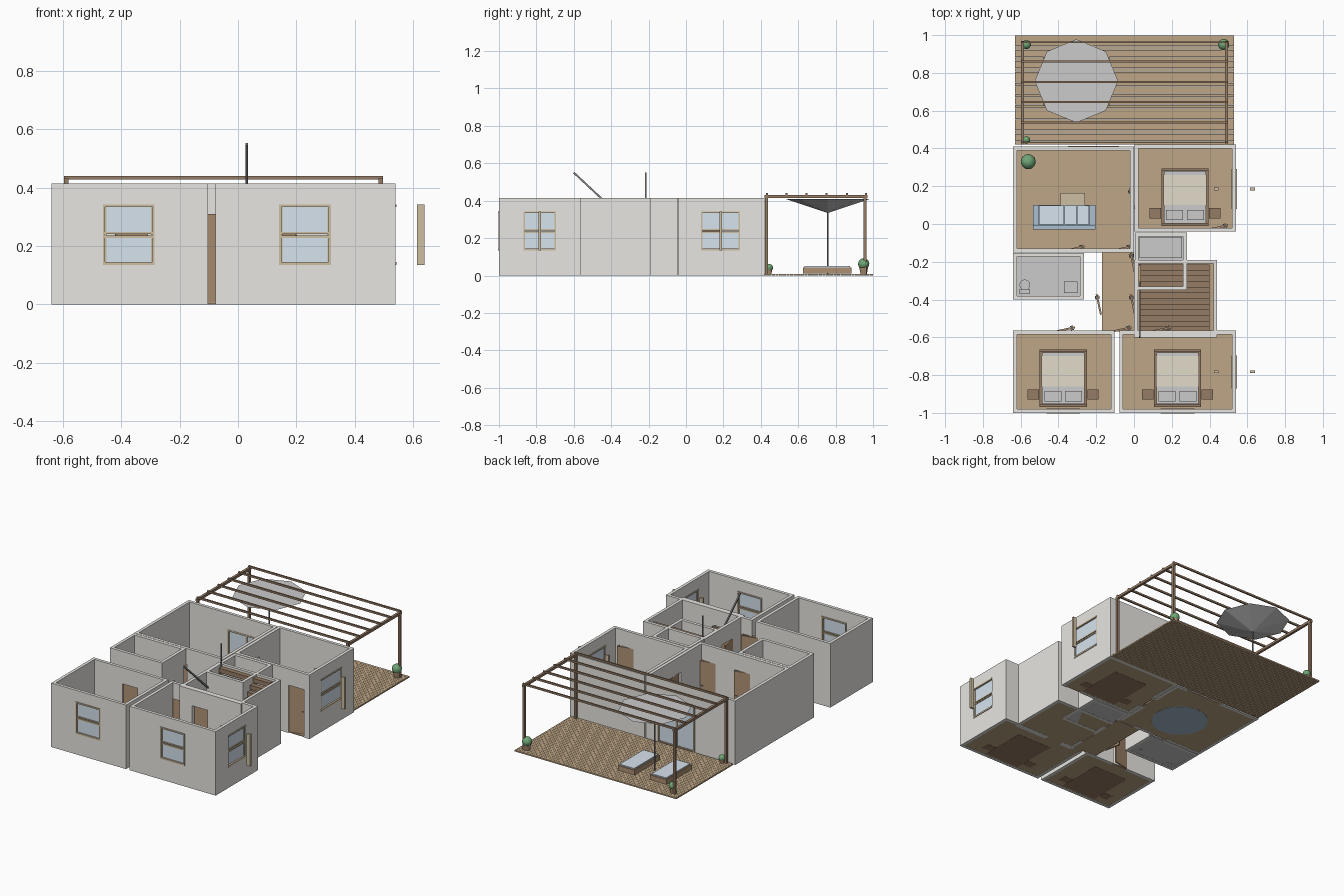
import bpy, math
from mathutils import Matrix

if "Cube" in bpy.data.objects:
    bpy.data.objects.remove(bpy.data.objects["Cube"])

def mat(name, r, g, b):
    m = bpy.data.materials.new(name)
    m.diffuse_color = (r, g, b, 1)
    m.use_nodes = True
    m.node_tree.nodes["Principled BSDF"].inputs["Base Color"].default_value = m.diffuse_color
    return m

WALL = mat("plaster", .80, .79, .75)
WOOD = mat("floor_wood", .52, .38, .24)
DARK = mat("dark_wood", .30, .20, .13)
DOOR = mat("door_wood", .42, .28, .17)
TRIM = mat("light_wood", .62, .52, .36)
GLASS = mat("glass", .68, .77, .86)
BLUE = mat("blue_fabric", .40, .52, .64)
LINEN = mat("linen", .76, .71, .60)
WHITE = mat("white", .88, .88, .88)
GREEN = mat("leaf", .16, .38, .18)
METAL = mat("metal", .25, .25, .25)
GREY = mat("tile", .55, .55, .55)

CUBE_F = [(0, 3, 2, 1), (4, 5, 6, 7), (0, 1, 5, 4), (1, 2, 6, 5), (2, 3, 7, 6), (3, 0, 4, 7)]

def boxes(name, parts, m):
    """One object from a list of boxes (x0, x1, y0, y1, z0, z1)."""
    v, f = [], []
    for x0, x1, y0, y1, z0, z1 in parts:
        n = len(v)
        v += [(x, y, z) for z in (z0, z1) for x, y in ((x0, y0), (x1, y0), (x1, y1), (x0, y1))]
        f += [tuple(i + n for i in q) for q in CUBE_F]
    me = bpy.data.meshes.new(name)
    me.from_pydata(v, [], f)
    me.materials.append(m)
    ob = bpy.data.objects.new(name, me)
    bpy.context.collection.objects.link(ob)
    return ob

def cone(name, x, y, z0, z1, r0, r1, m, n=16):
    bpy.ops.mesh.primitive_cone_add(vertices=n, radius1=r0, radius2=r1, depth=z1 - z0,
                                    location=(x, y, (z0 + z1) / 2))
    ob = bpy.context.object
    ob.name = name
    ob.data.materials.append(m)
    return ob

def along(axis, c, t, u0, u1, z0, z1):
    """Box running along an axis, centred on c with half thickness t."""
    return (u0, u1, c - t, c + t, z0, z1) if axis == 'x' else (c - t, c + t, u0, u1, z0, z1)

H, DW, DH = .415, .11, .31

# openings: (axis, wall position, start, end, bottom, top)
doors = [('x', -.142, -.37), ('x', -.142, -.12), ('x', -.03, .39), ('x', -.57, -.42),
         ('x', -.57, -.12), ('x', -.57, .09), ('y', 0, .08), ('y', .005, -.48),
         ('y', .005, -.26), ('y', -.175, -.48)]
windows = [('x', -.99, -.46, -.29), ('x', -.99, .145, .315), ('y', .53, -.87, -.695), ('y', .53, .08, .29)]
openings = [(a, c, u, u + DW, 0, DH) for a, c, u in doors]
openings += [(a, c, u0, u1, .14, .34) for a, c, u0, u1 in windows]
openings.append(('x', .40, -.35, -.08, 0, DH))

def wall(axis, c, a, b):
    parts, u = [], a
    for ax, oc, u0, u1, z0, z1 in sorted(openings, key=lambda o: o[2]):
        u0, u1 = max(u0, a), min(u1, b)
        if ax != axis or abs(oc - c) > .025 or u1 - u0 < .02:
            continue
        if u0 > u:
            parts.append(along(axis, c, .01, u, u0, 0, H))
        if z0 > 0:
            parts.append(along(axis, c, .01, u0, u1, 0, z0))
        parts.append(along(axis, c, .01, u0, u1, z1, H))
        u = u1
    if b > u:
        parts.append(along(axis, c, .01, u, b, 0, H))
    return parts

# rooms: walls and floors
rooms = [("living", -.64, 0, -.15, .41, WOOD), ("bedroom_a", .003, .54, -.04, .42, WOOD),
         ("bathroom", -.64, -.265, -.40, -.153, GREY), ("shower_room", .005, .28, -.35, -.045, GREY),
         ("stair_room", 0, .44, -.60, -.19, WOOD), ("bedroom_b", -.64, -.103, -1, -.565, WOOD),
         ("bedroom_c", -.077, .54, -1, -.565, WOOD)]
for i, (n, x0, x1, y0, y1, fm) in enumerate(rooms):
    p = wall('x', y0 + .01, x0, x1) + wall('x', y1 - .01, x0, x1)
    p += wall('y', x0 + .01, y0 + .02, y1 - .02) + wall('y', x1 - .01, y0 + .02, y1 - .02)
    boxes(n + "_walls", p, WALL)
    boxes(n + "_floor", [(x0 + .004, x1 - .004, y0 + .004, y1 - .004, .001, .006 + i * .0002)], fm)
boxes("hall_floor", [(-.17, .0, -.57, -.15, .001, .006)], WOOD)

# doors slightly ajar, with handles
for axis, c, u in doors:
    leaf = boxes("door_leaf", [(0, DW, -.005, .005, .004, DH)], DOOR)
    knob = boxes("door_handle", [(DW - .025, DW - .008, s - .003, s + .003, .148, .154)
                                 for s in (-.009, .009)], METAL)
    loc = (u, c, 0) if axis == 'x' else (c, u, 0)
    ang = math.radians(12 if axis == 'x' else 102)
    for ob in (leaf, knob):
        ob.matrix_world = Matrix.Translation(loc) @ Matrix.Rotation(ang, 4, 'Z')
boxes("glass_door", [(-.35, -.08, .396, .402, .01, .30)], GLASS)
boxes("glass_door_frame", [(-.35, -.34, .388, .412, 0, DH), (-.09, -.08, .388, .412, 0, DH),
                           (-.22, -.21, .392, .408, 0, DH), (-.35, -.08, .388, .412, .30, DH)], TRIM)

# sash windows; the side windows carry their jambs crosswise
for axis, c, u0, u1 in windows:
    fr = [along(axis, c, .014, u0, u1, .135, .145), along(axis, c, .014, u0, u1, .333, .342),
          along(axis, c, .008, u0, u1, .228, .236), along(axis, c, .008, u0, u1, .241, .248)]
    fr += [along(axis, c, .006, u, u + .008, .14, .34) for u in (u0, u1 - .008)]
    if axis == 'x':
        fr += [along(axis, c, .013, u - .004, u + .004, .135, .342) for u in (u0, u1)]
    else:
        m = (u0 + u1) / 2
        fr += [(x - .0125, x + .0125, m - .007, m + .007, .135, .342) for x in (c - .095, c + .0975)]
    boxes("window_frame", fr, TRIM)
    boxes("window_panes", [along(axis, c, .003, u0, u1, .145, .23),
                           along(axis, c, .003, u0, u1, .247, .335)], GLASS)

# beds with nightstands
for cx, y in ((.27, -.01), (-.375, -.97), (.23, -.97)):
    boxes("bed_frame", [(cx - .125, cx + .125, y, y + .305, 0, .045),
                        (cx - .125, cx + .125, y, y + .015, .045, .15),
                        (cx - .125, cx + .125, y + .292, y + .305, .045, .07)], DARK)
    boxes("mattress", [(cx - .112, cx + .112, y + .016, y + .29, .045, .075)], WHITE)
    boxes("blanket", [(cx - .114, cx + .114, y + .11, y + .27, .05, .08)], LINEN)
    boxes("pillows", [(cx + s - .045, cx + s + .045, y + .03, y + .085, .075, .09)
                      for s in (-.055, .055)], WHITE)
    boxes("nightstands", [(cx + s - .03, cx + s + .03, y + .04, y + .095, 0, .07)
                          for s in (-.158, .158)], DARK)

# living room: sofa, low table, round rug
boxes("sofa", [(-.535, -.205, -.03, .10, .015, .055), (-.535, -.205, -.03, -.005, .055, .13),
               (-.535, -.505, -.03, .10, .055, .09), (-.235, -.205, -.03, .10, .055, .09)], BLUE)
boxes("sofa_cushions", [(-.503 + i * .067, -.438 + i * .067, -.003, .098, .055, .07) for i in range(4)], GLASS)
boxes("low_table", [(-.39, -.26, .10, .165, .05, .06)] +
      [(x, x + .01, y, y + .01, .006, .05) for x in (-.385, -.275) for y in (.105, .15)], TRIM)
cone("round_rug", -.286, .09, 0, .005, .17, .17, BLUE, 32)

# bathroom fittings
boxes("toilet", [(-.605, -.55, -.37, -.345, 0, .12)], WHITE)
cone("toilet_bowl", -.578, -.322, .006, .065, .018, .028, WHITE)
boxes("washbasin", [(-.37, -.30, -.365, -.305, .1, .13), (-.345, -.325, -.345, -.325, 0, .1)], WHITE)
boxes("shower_tray", [(.03, .255, -.18, -.07, .006, .02)], GREY)

# staircase and rail
N = 12
boxes("stair_treads", [(.035, .40, -.575 + i * .03, -.545 + i * .03, i * .033 + .012, i * .033 + .04)
                       for i in range(N)], DARK)
rail = boxes("stair_rail", [(-.004, .004, 0, .40, -.005, .005)], METAL)
rail.matrix_world = Matrix.Translation((.03, -.6, .55)) @ Matrix.Rotation(math.radians(-43), 4, 'X')
boxes("stair_post", [(.026, .034, -.219, -.211, .30, .55)], METAL)

# deck planks and pergola
P = .58 / 30
boxes("deck_planks", [(-.63, .53, .42 + i * P, .42 + (i + 1) * P - .0015, 0, .009) for i in range(30)], WOOD)
boxes("pergola_posts", [(x - .008, x + .008, y - .008, y + .008, 0, H)
                        for x in (-.59, .49) for y in (.43, .957)], DARK)
boxes("pergola_beams", [(x - .008, x + .008, .42, .97, H, .431) for x in (-.59, .49)], DARK)
boxes("pergola_rafters", [(-.597, .497, y - .005, y + .005, .428, .44)
                          for y in (.433, .538, .645, .752, .86, .962)], DARK)

# parasol opening upwards, with loungers below
cone("parasol_canopy", -.305, .757, .335, .408, .002, .221, GREY, 8)
cone("parasol_pole", -.305, .757, 0, .34, .004, .004, METAL, 8)
for x in (-.42, -.19):
    boxes("lounger_base", [(x - .06, x + .06, .625, .885, .012, .043)], DOOR)
    boxes("lounger_pad", [(x - .052, x + .052, .633, .877, .043, .05)], GLASS)

# potted plants
for x, y, r, z in ((-.57, .95, .024, .055), (.475, .95, .03, .062), (-.57, .445, .02, .042), (-.56, .33, .04, .10)):
    cone("plant_pot", x, y, .005, z - r * .5, r * .55, r * .8, DOOR, 12)
    bpy.ops.mesh.primitive_uv_sphere_add(segments=14, ring_count=10, radius=r, location=(x, y, z))
    bpy.context.object.name = "plant_bush"
    bpy.context.object.data.materials.append(GREEN)
